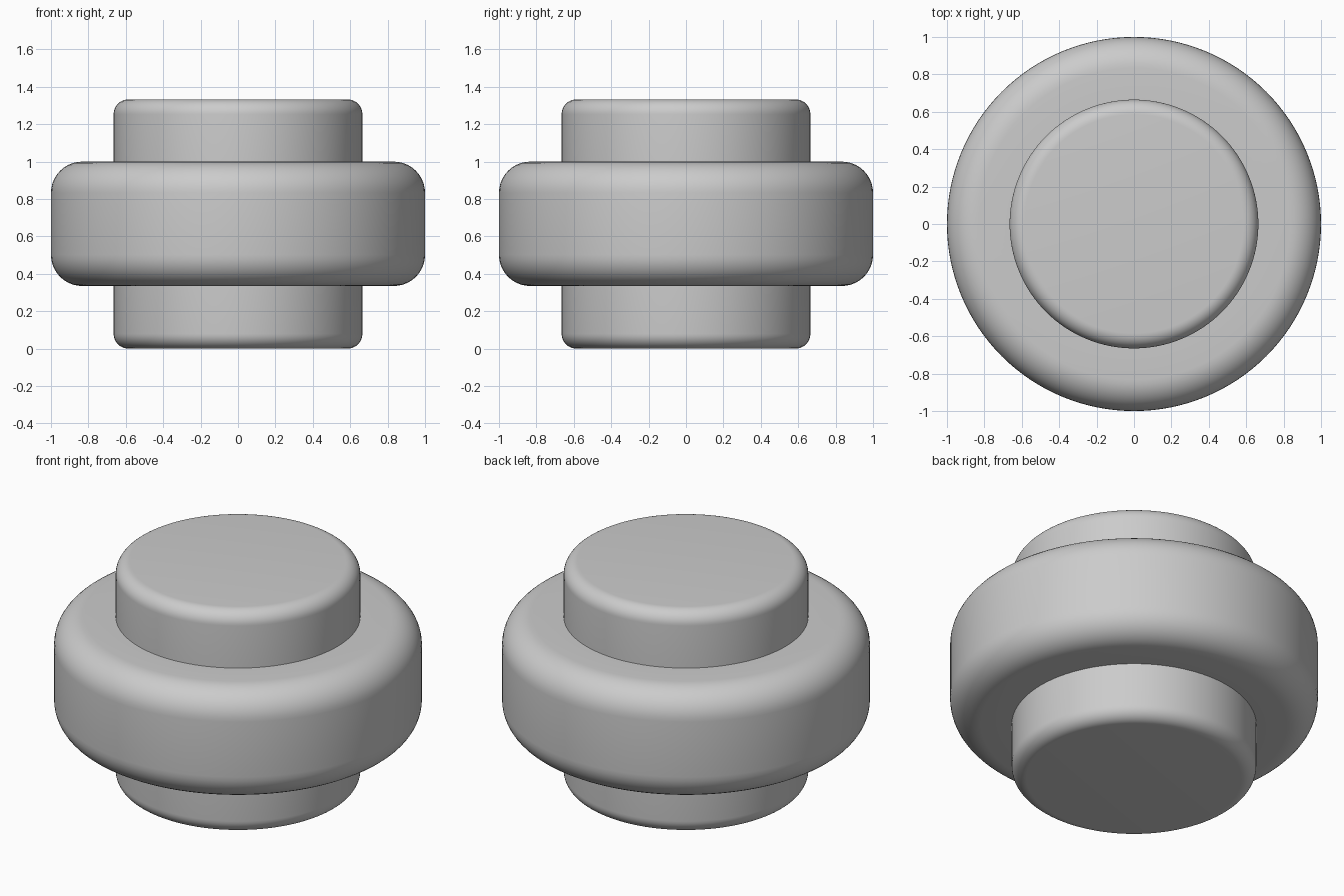
import bpy
import bmesh
from math import sin, cos, pi, radians

if "Cube" in bpy.data.objects:
    bpy.data.objects.remove(bpy.data.objects["Cube"])

SEGMENTS = 128
ARC_STEPS = 10


def fillet(cx, cz, r, start):
    """Quarter-circle points in (radius, height), turning counter-clockwise."""
    return [(cx + r * cos(start + pi / 2 * i / ARC_STEPS),
             cz + r * sin(start + pi / 2 * i / ARC_STEPS))
            for i in range(ARC_STEPS + 1)]


# Profile from bottom cap to top cap: hub, wide rim, hub
HUB_R, HUB_F, TOP = 0.665, 0.08, 1.333
RIM_R, RIM_F, RIM_LOW, RIM_HIGH = 1.0, 0.167, 0.335, 1.0
profile = (
    fillet(HUB_R - HUB_F, HUB_F, HUB_F, -pi / 2)
    + [(HUB_R, RIM_LOW)]
    + fillet(RIM_R - RIM_F, RIM_LOW + RIM_F, RIM_F, -pi / 2)
    + fillet(RIM_R - RIM_F, RIM_HIGH - RIM_F, RIM_F, 0)
    + [(HUB_R, RIM_HIGH)]
    + fillet(HUB_R - HUB_F, TOP - HUB_F, HUB_F, 0)
)

# Revolve the profile into rings of faces
bm = bmesh.new()
rings = [[bm.verts.new((r * cos(2 * pi * k / SEGMENTS),
                        r * sin(2 * pi * k / SEGMENTS), z))
          for k in range(SEGMENTS)] for r, z in profile]
for low, high in zip(rings, rings[1:]):
    for k in range(SEGMENTS):
        n = (k + 1) % SEGMENTS
        bm.faces.new((low[k], low[n], high[n], high[k]))

# Flat end caps
bm.faces.new(rings[0][::-1])
bm.faces.new(rings[-1])

mesh = bpy.data.meshes.new("roller_wheel")
bm.to_mesh(mesh)
bm.free()
wheel = bpy.data.objects.new("roller_wheel", mesh)
bpy.context.collection.objects.link(wheel)

# Smooth curves, crisp steps between hub and rim
bpy.context.view_layer.objects.active = wheel
wheel.select_set(True)
bpy.ops.object.shade_smooth_by_angle(angle=radians(30))
